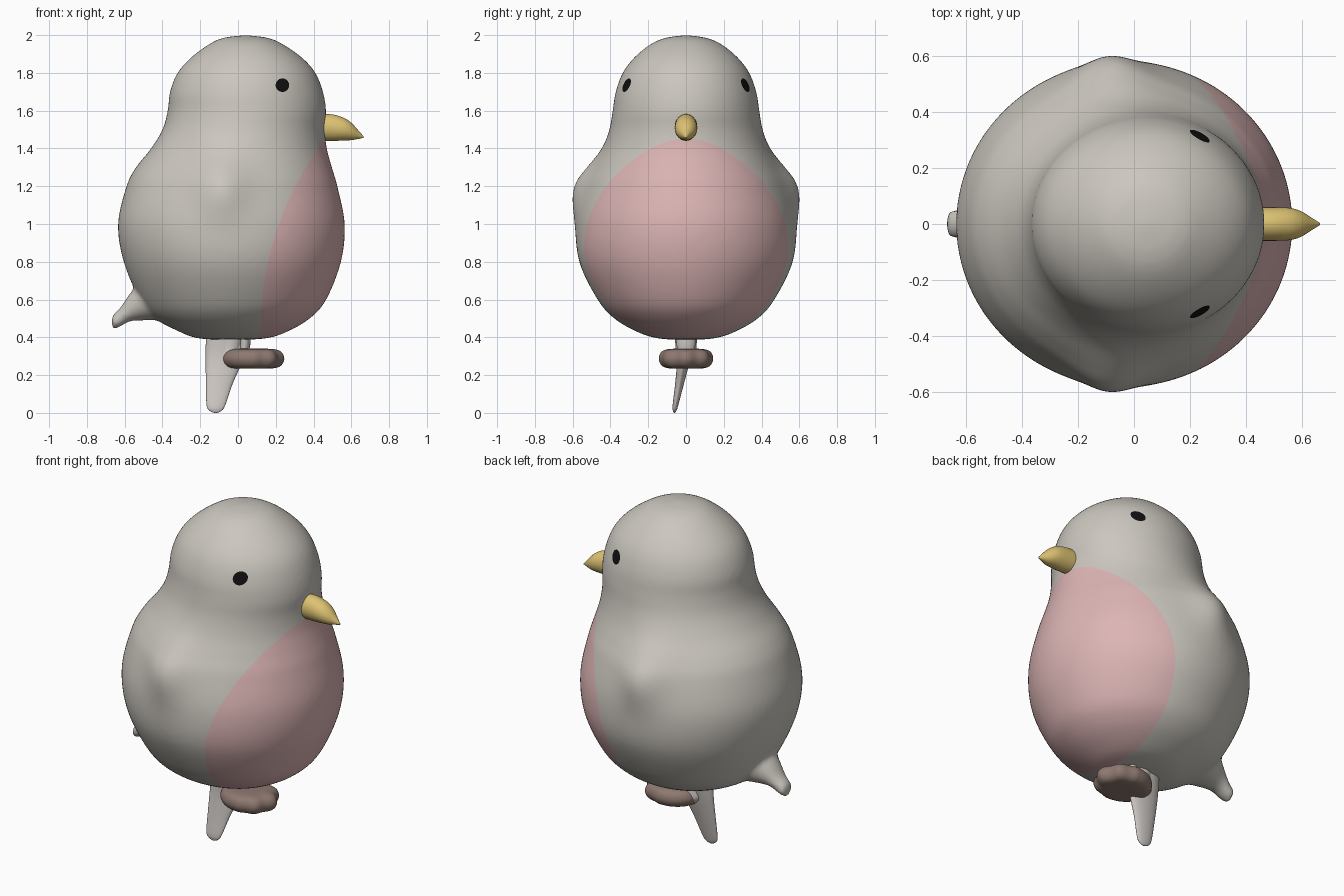
import bpy
import bmesh
import math
from math import cos, sin, tau, exp, hypot

cube = bpy.data.objects.get("Cube")
if cube:
    bpy.data.objects.remove(cube, do_unlink=True)


def material(name, r, g, b):
    mat = bpy.data.materials.new(name)
    mat.use_nodes = True
    mat.diffuse_color = (r, g, b, 1)
    bsdf = next(n for n in mat.node_tree.nodes if n.type == "BSDF_PRINCIPLED")
    bsdf.inputs["Base Color"].default_value = (r, g, b, 1)
    bsdf.inputs["Roughness"].default_value = 0.7
    return mat


grey = material("warm grey", 0.60, 0.57, 0.52)
pink = material("breast pink", 0.72, 0.46, 0.46)
black = material("eye black", 0.005, 0.005, 0.005)
yellow = material("beak yellow", 0.72, 0.54, 0.17)
brown = material("foot brown", 0.27, 0.19, 0.16)
pale = material("pale leg grey", 0.64, 0.60, 0.57)


def spline(rows, steps):
    """Smooth curve through rows of numbers."""
    out = []
    last = len(rows) - 1
    for i in range(last):
        a, b, c, d = (rows[max(i - 1, 0)], rows[i], rows[i + 1],
                      rows[min(i + 2, last)])
        for s in range(steps):
            t = s / steps
            out.append([q + t / 2 * (r - p + t * (2 * p - 5 * q + 4 * r - w
                        + t * (3 * (q - r) + w - p)))
                        for p, q, r, w in zip(a, b, c, d)])
    return out + [list(rows[last])]


def loft(name, rows, mat, axis="z", sides=48, steps=5):
    """Skin of elliptical sections: position, two centres, two radii."""
    bm = bmesh.new()
    rings = []
    for t, c1, c2, r1, r2 in spline(rows, steps):
        ring = []
        for k in range(sides):
            u, v = c1 + r1 * cos(tau * k / sides), c2 + r2 * sin(tau * k / sides)
            ring.append(bm.verts.new((u, v, t) if axis == "z" else (t, u, v)))
        rings.append(ring)
    for low, high in zip(rings, rings[1:]):
        for k in range(sides):
            n = (k + 1) % sides
            bm.faces.new((low[k], low[n], high[n], high[k]))
    bm.faces.new(rings[0])
    bm.faces.new(rings[-1])
    bmesh.ops.recalc_face_normals(bm, faces=bm.faces)
    mesh = bpy.data.meshes.new(name)
    bm.to_mesh(mesh)
    bm.free()
    mesh.materials.append(mat)
    obj = bpy.data.objects.new(name, mesh)
    bpy.context.collection.objects.link(obj)
    mesh.shade_smooth()
    return obj


def paint_region(bm, inside, index):
    """Cut a clean outline where inside() changes sign, then colour the faces."""
    new = []
    for e in list(bm.edges):
        a, b = e.verts
        fa, fb = inside(a.co), inside(b.co)
        if fa * fb < 0:
            new.append(bmesh.utils.edge_split(e, a, fa / (fa - fb))[1])
    bmesh.ops.connect_verts(bm, verts=new)
    for f in bm.faces:
        if inside(f.calc_center_median()) > 0:
            f.material_index = index


# Body outline: height, back, front, half width
outline = [
    (2.0, 0.036, 0.044, 0.004), (1.985, -0.08, 0.16, 0.11),
    (1.95, -0.155, 0.24, 0.19), (1.88, -0.25, 0.34, 0.275),
    (1.8, -0.32, 0.41, 0.335), (1.7, -0.36, 0.45, 0.372),
    (1.6, -0.372, 0.466, 0.388), (1.5, -0.4, 0.46, 0.405),
    (1.4, -0.46, 0.47, 0.437), (1.3, -0.54, 0.497, 0.485),
    (1.2, -0.59, 0.526, 0.53), (1.0, -0.635, 0.565, 0.578),
    (0.8, -0.605, 0.545, 0.565), (0.6, -0.52, 0.467, 0.468),
    (0.5, -0.44, 0.38, 0.38), (0.43, -0.31, 0.26, 0.26),
    (0.395, -0.21, 0.15, 0.15), (0.385, -0.034, -0.026, 0.004)]
body = loft("body", [(z, (f + b) / 2, 0, (f - b) / 2, w)
                     for z, b, f, w in outline], grey, sides=96, steps=6)

# Tail, flared into the body
tail = loft("tail", [
    (-0.4, 0, 0.66, 0.2, 0.17), (-0.5, 0, 0.6, 0.12, 0.11),
    (-0.57, 0, 0.56, 0.075, 0.075), (-0.62, 0, 0.51, 0.055, 0.052),
    (-0.655, 0, 0.485, 0.048, 0.042), (-0.668, 0, 0.48, 0.036, 0.03)],
    grey, axis="x")

# Fuse body and tail into one smooth skin
bpy.ops.object.select_all(action="DESELECT")
tail.select_set(True)
body.select_set(True)
bpy.context.view_layer.objects.active = body
bpy.ops.object.join()
remesh = body.modifiers.new("fuse", "REMESH")
remesh.mode = "VOXEL"
remesh.voxel_size = 0.014
soften = body.modifiers.new("soften", "SMOOTH")
soften.iterations = 8
for mod in list(body.modifiers):
    bpy.ops.object.modifier_apply(modifier=mod.name)

body.data.materials.clear()
for mat in (grey, pink, black):
    body.data.materials.append(mat)
bm = bmesh.new()
bm.from_mesh(body.data)
for f in bm.faces:
    f.material_index = 0

# Folded wings as soft swellings on both sides
for v in bm.verts:
    x, y, z = v.co
    swell = exp(-((x + 0.09) / 0.14) ** 2 - ((z - 1.2) / 0.16) ** 2)
    v.co.y += math.copysign(0.062 * swell * min(1, abs(y) / 0.3), y)


# Pink breast and round eyes
def breast(p):
    d = max(p.z - 0.42, 0)
    return p.x - 0.12 - 0.24 * d ** 2 - 0.08 * d ** 3


def eye(p):
    return 0.036 - hypot(p.x - 0.235, p.z - 1.735)


paint_region(bm, breast, 1)
paint_region(bm, eye, 2)
bm.to_mesh(body.data)
bm.free()
body.data.shade_smooth()

# Beak
loft("beak", [
    (0.42, 0, 1.512, 0.06, 0.07), (0.5, 0, 1.51, 0.06, 0.07),
    (0.56, 0, 1.502, 0.057, 0.06), (0.6, 0, 1.49, 0.044, 0.046),
    (0.635, 0, 1.474, 0.022, 0.024), (0.665, 0, 1.46, 0.003, 0.004)],
    yellow, axis="x", sides=32)

# Long tapering support leg and short ankle
loft("support_leg", [
    (0.45, -0.07, 0, 0.1, 0.06), (0.3, -0.071, -0.01, 0.1, 0.037),
    (0.15, -0.1, -0.035, 0.07, 0.023), (0.04, -0.117, -0.056, 0.049, 0.015),
    (0.01, -0.118, -0.06, 0.03, 0.009), (0, -0.118, -0.061, 0.006, 0.003)],
    pale, sides=32)
loft("ankle", [
    (0.44, -0.03, 0, 0.08, 0.065), (0.35, -0.04, 0, 0.06, 0.055),
    (0.29, -0.05, 0, 0.055, 0.055), (0.255, -0.04, 0, 0.04, 0.04)],
    pale, sides=32)
loft("front_shin", [
    (0.44, 0.035, 0, 0.035, 0.06), (0.36, 0.035, 0, 0.03, 0.05),
    (0.31, 0.03, 0, 0.025, 0.04)], pale, sides=32)

# Foot with scalloped toes at the front
foot = loft("foot", [
    (0.235, 0.075, 0, 0.01, 0.01), (0.236, 0.075, 0, 0.105, 0.09),
    (0.25, 0.075, 0, 0.145, 0.127), (0.285, 0.075, 0, 0.162, 0.143),
    (0.322, 0.075, 0, 0.147, 0.13), (0.338, 0.075, 0, 0.105, 0.09),
    (0.34, 0.075, 0, 0.01, 0.01)], brown, sides=96)
for v in foot.data.vertices:
    dx = v.co.x - 0.075
    angle = math.atan2(v.co.y, dx)
    grow = 1 + 0.05 * cos(8 * angle) * max(0, cos(angle)) ** 0.5
    v.co.x, v.co.y = 0.075 + dx * grow, v.co.y * grow
